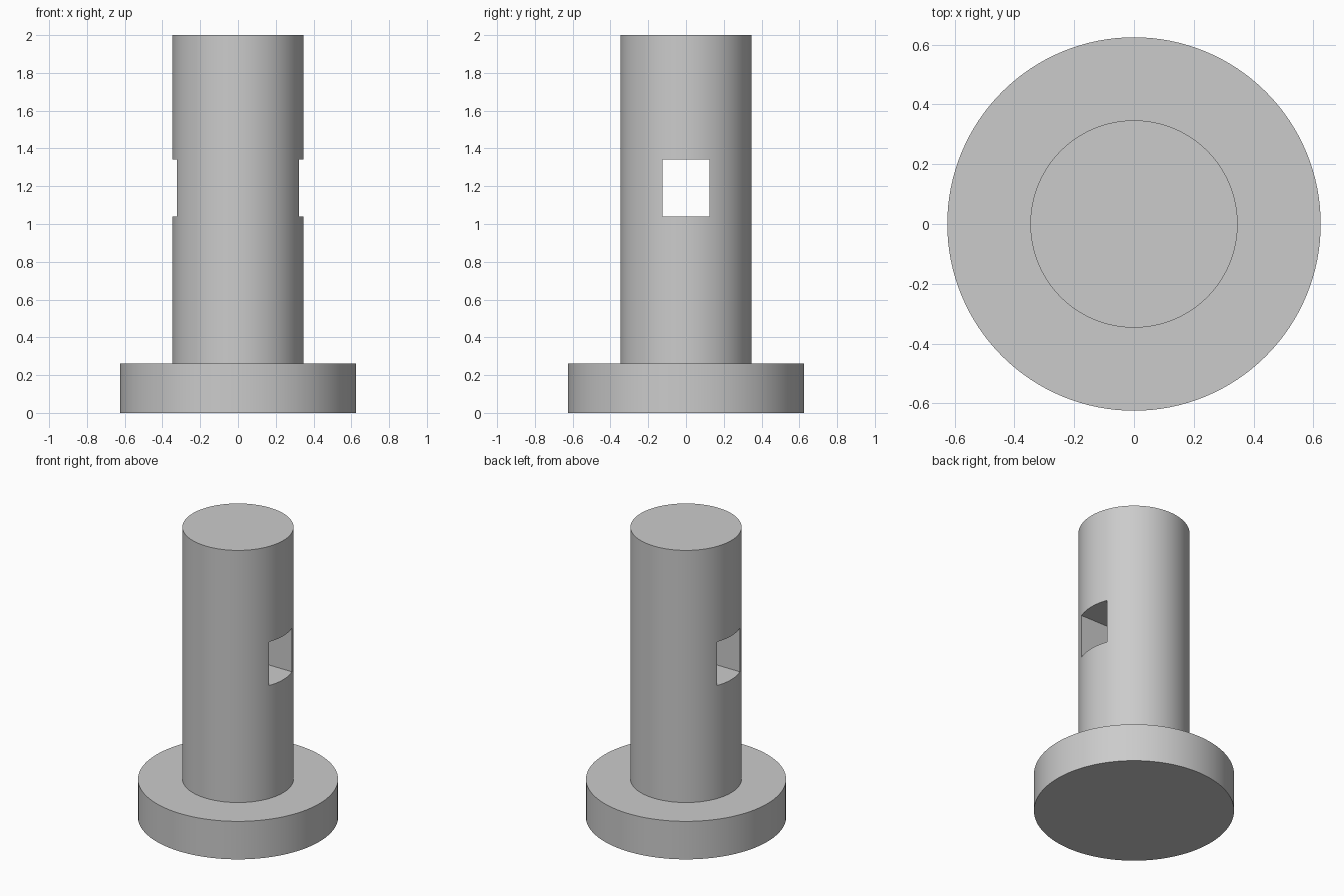
import bpy, bmesh, math

if "Cube" in bpy.data.objects:
    bpy.data.objects.remove(bpy.data.objects["Cube"])

SEGMENTS = 128
FLANGE_R, FLANGE_H = 0.625, 0.262
SHAFT_R, HEIGHT = 0.347, 2.0
SLOT_W, SLOT_BOTTOM, SLOT_TOP = 0.248, 1.041, 1.342

grey = bpy.data.materials.new("plain grey")
grey.diffuse_color = (0.6, 0.6, 0.6, 1)
grey.use_nodes = True
grey.node_tree.nodes["Principled BSDF"].inputs["Base Color"].default_value = grey.diffuse_color


def new_object(name, bm):
    bmesh.ops.recalc_face_normals(bm, faces=bm.faces)
    mesh = bpy.data.meshes.new(name)
    bm.to_mesh(mesh)
    bm.free()
    obj = bpy.data.objects.new(name, mesh)
    bpy.context.collection.objects.link(obj)
    mesh.materials.append(grey)
    return obj


# Flanged pin: stacked rings with flat end caps
bm = bmesh.new()
rings = []
for r, z in [(FLANGE_R, 0), (FLANGE_R, FLANGE_H), (SHAFT_R, FLANGE_H), (SHAFT_R, HEIGHT)]:
    angles = [2 * math.pi * i / SEGMENTS for i in range(SEGMENTS)]
    rings.append([bm.verts.new((r * math.cos(a), r * math.sin(a), z)) for a in angles])
for low, high in zip(rings, rings[1:]):
    for i in range(SEGMENTS):
        j = (i + 1) % SEGMENTS
        bm.faces.new((low[i], low[j], high[j], high[i]))
bm.faces.new(rings[0])
bm.faces.new(rings[-1])
pin = new_object("flanged_pin", bm)

# Rectangular slot straight through the shaft along x
bm = bmesh.new()
bmesh.ops.create_cube(bm, size=1)
bmesh.ops.scale(bm, vec=(2, SLOT_W, SLOT_TOP - SLOT_BOTTOM), verts=bm.verts)
bmesh.ops.translate(bm, vec=(0, 0, (SLOT_TOP + SLOT_BOTTOM) / 2), verts=bm.verts)
cutter = new_object("slot_cutter", bm)
cutter.hide_render = True

cut = pin.modifiers.new("slot", 'BOOLEAN')
cut.operation = 'DIFFERENCE'
cut.solver = 'EXACT'
cut.object = cutter

bpy.ops.object.select_all(action='DESELECT')
pin.select_set(True)
bpy.context.view_layer.objects.active = pin
bpy.ops.object.modifier_apply(modifier=cut.name)
bpy.data.objects.remove(cutter)
bpy.ops.object.shade_smooth_by_angle(angle=math.radians(30))
